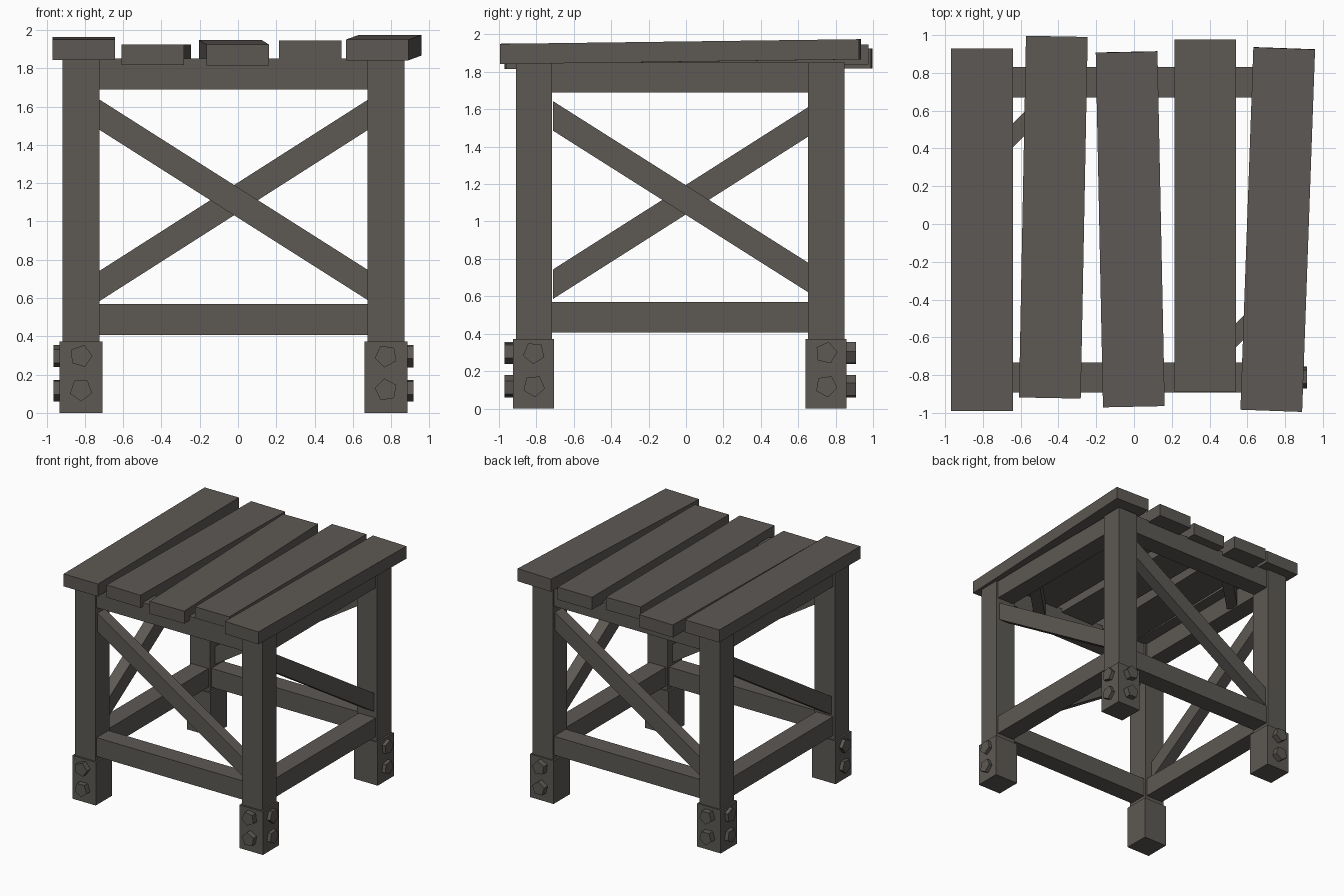
import bpy, bmesh, math, random
from mathutils import Matrix, Vector

if "Cube" in bpy.data.objects:
    bpy.data.objects.remove(bpy.data.objects["Cube"])

random.seed(4)
wood = bpy.data.materials.new("dark weathered wood")
wood.diffuse_color = (0.11, 0.10, 0.09, 1)
wood.use_nodes = True
wood.node_tree.nodes["Principled BSDF"].inputs["Base Color"].default_value = wood.diffuse_color


def finish(bm, name):
    bmesh.ops.recalc_face_normals(bm, faces=bm.faces)
    mesh = bpy.data.meshes.new(name)
    bm.to_mesh(mesh)
    bm.free()
    mesh.materials.append(wood)
    ob = bpy.data.objects.new(name, mesh)
    bpy.context.collection.objects.link(ob)
    return ob


def box(name, center, size, rot=(0, 0, 0)):
    bm = bmesh.new()
    bmesh.ops.create_cube(bm, size=1)
    bmesh.ops.scale(bm, vec=size, verts=bm.verts)
    ob = finish(bm, name)
    ob.location = center
    ob.rotation_euler = rot
    return ob


def brace(name, a, b, side, height=0.158):
    """Diagonal board with upright ends: a and b are mid-height end points on
    the outer face, side is the thickness vector."""
    bm = bmesh.new()
    up = Vector((0, 0, height / 2))
    a, b, side = Vector(a), Vector(b), Vector(side)
    face = bm.faces.new([bm.verts.new(p) for p in (a - up, b - up, b + up, a + up)])
    ext = bmesh.ops.extrude_face_region(bm, geom=[face])
    verts = [v for v in ext["geom"] if isinstance(v, bmesh.types.BMVert)]
    bmesh.ops.translate(bm, vec=side, verts=verts)
    finish(bm, name)


def bolt(name, center, axis, depth):
    bm = bmesh.new()
    bmesh.ops.create_cone(bm, cap_ends=True, segments=5, radius1=0.06, radius2=0.06, depth=depth)
    spin = Matrix.Rotation(random.uniform(0, math.tau), 4, 'Z')
    turn = Vector((0, 0, 1)).rotation_difference(Vector(axis)).to_matrix().to_4x4()
    bmesh.ops.transform(bm, matrix=Matrix.Translation(center) @ turn @ spin, verts=bm.verts)
    finish(bm, name)


XS = {"left": -0.82, "right": 0.773}
YS = {"front": -0.813, "back": 0.75}

# Legs, foot sleeves and bolts on the two outer faces of each sleeve
for xn, x in XS.items():
    for yn, y in YS.items():
        tag = yn + "_" + xn
        sx, sy = math.copysign(1, x), math.copysign(1, y)
        box(tag + "_leg", (x, y, 1.1), (0.194, 0.194, 1.5))
        box(tag + "_foot_sleeve", (x, y - 0.002, 0.186), (0.224, 0.22, 0.372))
        for i, z in enumerate((0.12, 0.297)):
            bolt(f"{tag}_side_bolt_{i}", (x + sx * 0.113, y, z), (sx, 0, 0), 0.06)
            bolt(f"{tag}_end_bolt_{i}", (x, y + sy * 0.123, z), (0, sy, 0), 0.07)

# Upper and lower rails
for level, z in (("lower", 0.488), ("upper", 1.77)):
    for yn, y in YS.items():
        box(f"{yn}_{level}_rail", (-0.0235, y, z), (1.44, 0.16, 0.162))
    for xn, x in XS.items():
        box(f"{xn}_{level}_rail", (x, -0.0315, z), (0.16, 1.41, 0.162))

# One diagonal brace on each side
T = 0.10
brace("front_brace", (-0.723, -0.88, 1.557), (0.676, -0.88, 0.669), (0, T, 0))
brace("back_brace", (-0.723, 0.817, 0.663), (0.676, 0.817, 1.555), (0, -T, 0))
brace("right_brace", (0.84, -0.712, 1.565), (0.84, 0.654, 0.70), (-T, 0, 0))
brace("left_brace", (-0.887, -0.712, 0.664), (-0.887, 0.654, 1.533), (T, 0, 0))

# Two corner braces under the top
box("back_left_corner_brace", (-0.57, 0.54, 1.77), (0.50, 0.09, 0.14), (0, 0, math.radians(45)))
box("front_right_corner_brace", (0.545, -0.585, 1.77), (0.50, 0.09, 0.14), (0, 0, math.radians(45)))

# Top planks: centre, length, front-to-back tilt, turn
planks = [
    ((-0.805, -0.03, 1.903), 1.92, 0.006, 0.0),
    ((-0.427, 0.036, 1.871), 1.915, 0.0, -0.0193),
    ((-0.020, -0.028, 1.881), 1.878, 0.013, 0.0205),
    ((0.377, 0.043, 1.892), 1.866, 0.0, 0.0),
    ((0.761, -0.029, 1.908), 1.92, 0.013, -0.0357),
]
for i, (c, length, tilt, turn) in enumerate(planks):
    box(f"top_plank_{i + 1}", c, (0.327, length, 0.108), (tilt, 0, turn))
